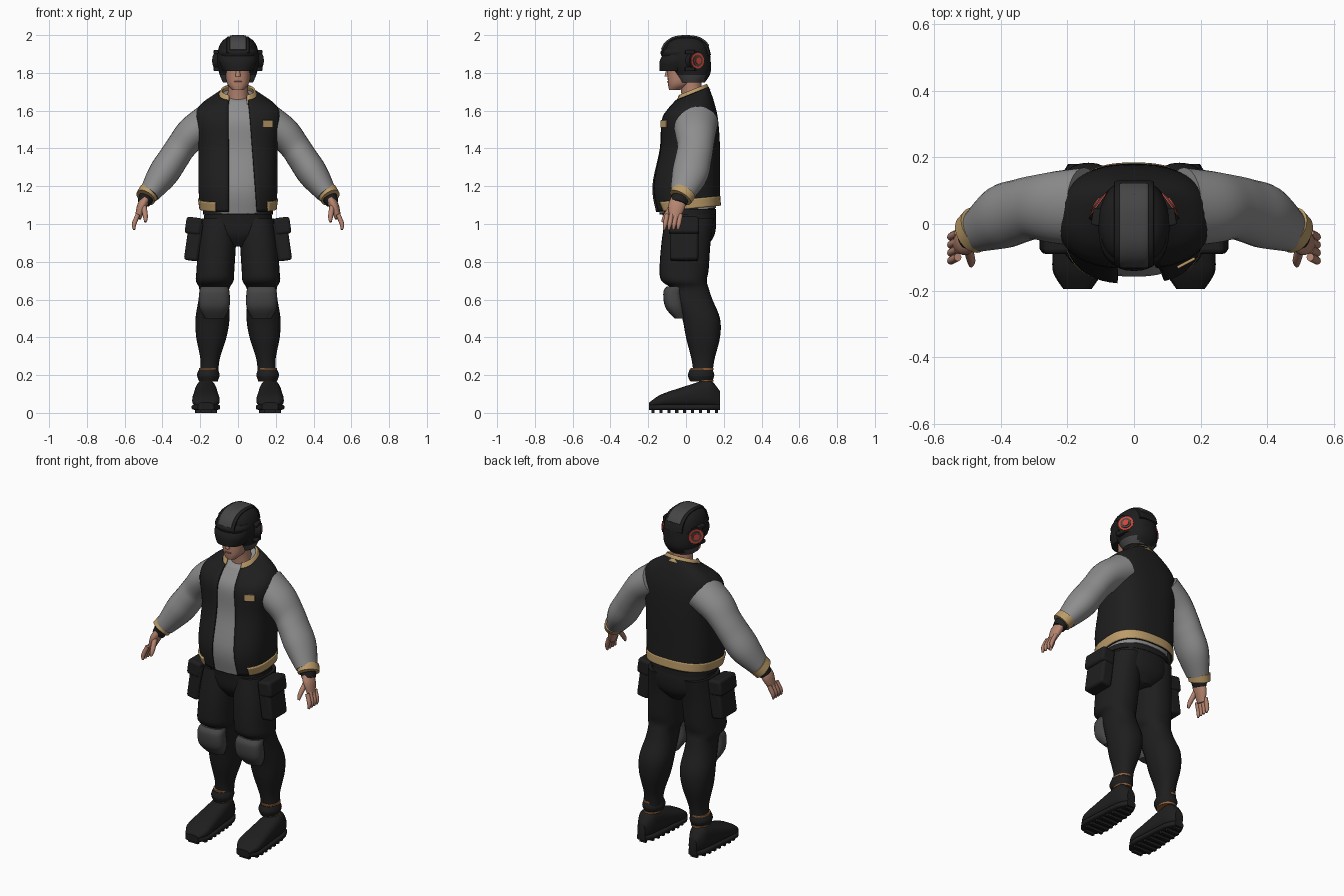
import bpy, bmesh, math
from mathutils import Vector, Matrix

if "Cube" in bpy.data.objects:
    bpy.data.objects.remove(bpy.data.objects["Cube"])


def material(name, red, green, blue):
    mat = bpy.data.materials.new(name)
    mat.use_nodes = True
    mat.diffuse_color = (red, green, blue, 1)
    mat.node_tree.nodes["Principled BSDF"].inputs["Base Color"].default_value = (red, green, blue, 1)
    return mat


BLACK = material("black cloth", .013, .013, .013)
GREY = material("grey cloth", .27, .27, .27)
DARK = material("dark grey armour", .06, .06, .06)
TAN = material("tan trim", .5, .33, .14)
SKIN = material("skin", .46, .23, .16)
LIPS = material("lips", .3, .11, .09)
RED = material("red", .6, .06, .04)
ORANGE = material("orange lace", .3, .12, .04)
X, Y, Z = Matrix.Identity(3)


def finish(name, bm, mats, mirror=False, bevel=0, thick=0):
    """Turn a bmesh into a smooth-shaded object with optional modifiers."""
    bmesh.ops.recalc_face_normals(bm, faces=bm.faces)
    mesh = bpy.data.meshes.new(name)
    bm.to_mesh(mesh)
    bm.free()
    mesh.shade_smooth()
    mesh.set_sharp_from_angle(angle=math.radians(40))
    for mat in mats:
        mesh.materials.append(mat)
    part = bpy.data.objects.new(name, mesh)
    bpy.context.scene.collection.objects.link(part)
    if thick:
        part.modifiers.new("thickness", "SOLIDIFY").thickness = thick
    if bevel:
        soften = part.modifiers.new("soft edges", "BEVEL")
        soften.width, soften.segments = bevel, 3
    if mirror:
        part.modifiers.new("both sides", "MIRROR")


def interpolate(rows, steps=5):
    """Run a Catmull-Rom spline through the section rows."""
    result = []
    for i in range(len(rows) - 1):
        before, start, end, after = rows[max(i - 1, 0)], rows[i], rows[i + 1], rows[min(i + 2, len(rows) - 1)]
        for step in range(steps):
            t = step / steps
            result.append([q + t / 2 * (r - p + t * (2 * p - 5 * q + 4 * r - s + t * (3 * (q - r) + s - p)))
                           for p, q, r, s in zip(before, start, end, after)])
    return result + [rows[-1]]


def signed_power(value, exponent):
    return math.copysign(abs(value) ** exponent, value)


def loft(name, rows, mats, axis=None, ref=Y, sides=28, power=2, gap=None, rule=None, **options):
    """Skin rings (x, y, z, half_u, half_v, tilt); without an axis they follow the path."""
    rows = interpolate([tuple(row) + (0,) * (6 - len(row)) for row in rows])
    points = [Vector(row[:3]) for row in rows]
    bm = bmesh.new()
    rings = []
    for i, (point, row) in enumerate(zip(points, rows)):
        half_u, half_v, tilt = row[3:]
        along = axis or (points[min(i + 1, len(points) - 1)] - points[max(i - 1, 0)]).normalized()
        v = (ref - along * along.dot(ref)).normalized()
        u = v.cross(along)
        start, end = 0, math.tau
        if gap:
            left, right = [math.acos(signed_power(edge / half_u, power / 2)) for edge in gap(point.z)]
            start, end = -right, math.tau - left
        ring = []
        for k in range(sides):
            angle = start + (end - start) * k / (sides - bool(gap))
            across = half_u * signed_power(math.cos(angle), 2 / power)
            deep = half_v * signed_power(math.sin(angle), 2 / power)
            ring.append(bm.verts.new(point + u * across + v * deep + along * tilt * deep))
        rings.append(ring)
    for low, high in zip(rings, rings[1:]):
        for k in range(sides - bool(gap)):
            following = (k + 1) % sides
            bm.faces.new((low[k], low[following], high[following], high[k]))
    if not gap:
        bm.faces.new(rings[0])
        bm.faces.new(rings[-1])
    if rule:
        for face in bm.faces:
            face.material_index = rule(face.calc_center_median())
    finish(name, bm, mats, **options)


def column(name, rows, *mats, x=0, lean=0, **options):
    """Upright loft from rows of (z, y, half_width, half_depth, tilt)."""
    loft(name, [(x + lean * z, y, z, *rest) for z, y, *rest in rows], mats, axis=Z, **options)


def limb(name, rows, mat, flare=1, **options):
    """Mirrored loft along a path of (x, y, z, radius); flare deepens the section."""
    loft(name, [(*row, row[-1] * flare) for row in rows], [mat], mirror=True, **options)


def box(name, centre, size, mat, turn=0, axis="Z", **options):
    bm = bmesh.new()
    bmesh.ops.create_cube(bm, size=1, matrix=Matrix.Translation(centre)
                          @ Matrix.Rotation(math.radians(turn), 4, axis) @ Matrix.Diagonal((*size, 1)))
    finish(name, bm, [mat], **options)


# Jacket open down the front, with the shirt as a slimmer copy of its profile
JACKET = [(1.08, .01, .2, .17, .1), (1.2, 0, .21, .18, 0), (1.4, .02, .21, .16, 0),
          (1.55, .02, .23, .15, 0), (1.63, .03, .2, .12, .1), (1.69, .03, .1, .09, .4)]
column("jacket", JACKET, BLACK, sides=56, power=2.6, thick=.01,
       gap=lambda z: (-.05, .1 - .08 * (z - 1.1)))
column("shirt", [(z - .01, y, wide * .85, deep * .88, tilt) for z, y, wide, deep, tilt in JACKET],
       GREY, sides=40, power=2.6)
column("hem", [(1.08, .01, .205, .175, .1), (1.13, 0, .212, .182, .1)], TAN,
       sides=48, power=2.6, thick=.01, gap=lambda z: (-.12, .16))
column("collar", [(1.67, .03, .11, .1, .4), (1.71, .03, .09, .08, .4)], TAN,
       thick=.01, gap=lambda z: (-.05, .05))
box("chest_badge", (.157, -.117, 1.53), (.06, .009, .04), TAN, turn=28, bevel=.003)

# Sleeves, cuffs and wrist bands
limb("sleeve", [(.15, .05, 1.54, .1), (.24, .05, 1.48, .09), (.3, .05, 1.41, .08), (.34, .04, 1.35, .08),
                (.4, .02, 1.26, .08), (.47, -.02, 1.16, .055)], GREY, flare=1.2)
limb("cuff", [(.47, -.01, 1.17, .056), (.49, -.03, 1.14, .054)], TAN, flare=1.2)
limb("wrist_band", [(.485, -.03, 1.14, .04), (.5, -.04, 1.11, .034)], BLACK, flare=1.2)

# Hands
limb("palm", [(.49, -.04, 1.13, .024), (.51, -.05, 1.09, .026), (.53, -.06, 1.03, .016)], SKIN, flare=1.7)
for i, finger in enumerate(("index", "middle", "ring", "little")):
    y = -.1 + .024 * i
    limb(finger + "_finger", [(.53, y, 1.05, .012), (.55, y - .01, 1, .012), (.55, y - .015, .97, .006)],
         SKIN, sides=10)
limb("thumb", [(.5, -.07, 1.1, .015), (.49, -.11, 1.04, .013), (.49, -.125, 1.01, .006)], SKIN, sides=10)

# Trousers with baggy legs, knee pads and side pouches
column("hips", [(.88, .02, .06, .09), (.94, .02, .16, .13), (1.02, .02, .18, .14), (1.1, .01, .17, .14)],
       BLACK, power=2.4)
column("belt", [(1.05, .01, .186, .15), (1.08, .01, .186, .15)], BLACK, power=2.4)
column("trouser_leg", [(1.03, .02, .09, .13), (.9, 0, .1, .13), (.76, -.01, .1, .13), (.7, -.01, .1, .12),
                       (.66, .02, .08, .1), (.6, .04, .08, .1), (.5, .08, .09, .1), (.4, .09, .08, .09),
                       (.28, .09, .05, .06), (.2, .09, .05, .05)],
       BLACK, x=.165, lean=-.06, power=2.3, mirror=True)
column("knee_pad", [(.67, -.05, .07, .05), (.64, -.07, .08, .05), (.56, -.06, .08, .05), (.5, -.03, .05, .03)],
       DARK, x=.125, power=2.8, mirror=True)
for name, z, grow, height in (("side_pouch", .91, 0, .21), ("pouch_flap", .99, .01, .09)):
    box(name, (.235, -.01, z), (.075 + grow, .15 + grow, height), BLACK,
        turn=-8, axis="Y", bevel=.015, mirror=True)

# Boots: one rounded outline from heel to toe shapes upper and sole
upper, sole = [], []
for i in range(9):
    s = i / 8
    taper = max(.5, math.sqrt(1 - (2 * s - 1) ** 6))
    y, wide, tall = .18 - .375 * s, (.052 + .028 * s) * taper, (.085 - .06 * s) * taper
    upper.append((.17, y, .03 + tall, wide, tall))
    sole.append((.17, y, .03, wide + .003, .016))
    box("sole_lug", (.17, y * .9, .012), (wide * 1.6, .016, .024), BLACK, mirror=True)
loft("boot", upper, [BLACK], axis=Y, ref=Z, power=2.6, mirror=True)
loft("boot_sole", sole, [BLACK], axis=Y, ref=Z, power=4, mirror=True)
column("boot_cuff", [(.17, .08, .05, .06), (.2, .08, .06, .07), (.23, .08, .05, .06)], BLACK,
       x=.157, mirror=True)
for name, z in (("ankle_lace", .165), ("sock_edge", .228)):
    column(name, [(z, .085, .05, .06), (z + .01, .085, .05, .06)], ORANGE, x=.157, mirror=True)

# Head and neck
column("neck", [(1.63, .04, .06, .06), (1.7, .03, .054, .056), (1.79, .02, .055, .06)], SKIN)
column("face", [(1.71, -.06, .03, .03), (1.75, -.03, .06, .066), (1.85, -.01, .07, .09)], SKIN, power=2.3)
column("nose", [(1.78, -.1, .014, .014), (1.83, -.09, .008, .012)], SKIN, sides=12)
box("mouth", (0, -.096, 1.752), (.04, .009, .008), LIPS, bevel=.003)

# Helmet shell with a grey lower guard, visor and brow
column("helmet", [(1.75, .03, .08, .07), (1.8, .03, .1, .1), (1.87, .01, .11, .12), (1.94, 0, .1, .12),
                  (1.98, 0, .07, .09), (1.99, 0, .03, .05)], BLACK, DARK,
       sides=36, power=2.2, rule=lambda centre: centre.z < 1.79 and centre.y < .1)
column("visor", [(1.81, -.06, .08, .08), (1.86, -.05, .1, .09), (1.9, -.04, .1, .08)], BLACK, power=2.2)
column("brow", [(1.89, -.03, .1, .1), (1.91, -.03, .105, .105), (1.93, -.02, .1, .1)], BLACK, power=2.2)

# Crest and its border follow one arc over the shell
for name, first, last, sink, wide, mat in (("crest", 20, 150, 0, .044, DARK),
                                           ("crest_border", 15, 170, .006, .06, BLACK)):
    arc = []
    for i in range(9):
        a = math.radians(first + (last - first) * i / 8)
        arc.append((0, (sink - .13) * signed_power(math.cos(a), .8),
                    1.87 - sink + .12 * math.sin(a) ** .8, .01, wide))
    loft(name, arc, [mat], ref=X, power=4)

# Ear pods: nested discs facing out and back
turn = math.radians(36)
out = Vector((math.cos(turn), math.sin(turn), 0))
base = Vector((.07, .033, 1.865))
for i, (name, radius, mat) in enumerate((("ear_pod", .052, BLACK), ("ear_ring", .042, RED),
                                         ("ear_hub", .03, DARK), ("ear_centre", .018, RED))):
    tip = base + out * (.045 + .004 * i)
    limb(name, [(*base, radius), (*tip, radius)], mat, ref=Z)
for side in (-1, 1):
    box("pod_clamp", (.108, .02, 1.865 + .045 * side), (.035, .05, .022), BLACK,
        turn=10, bevel=.005, mirror=True)
